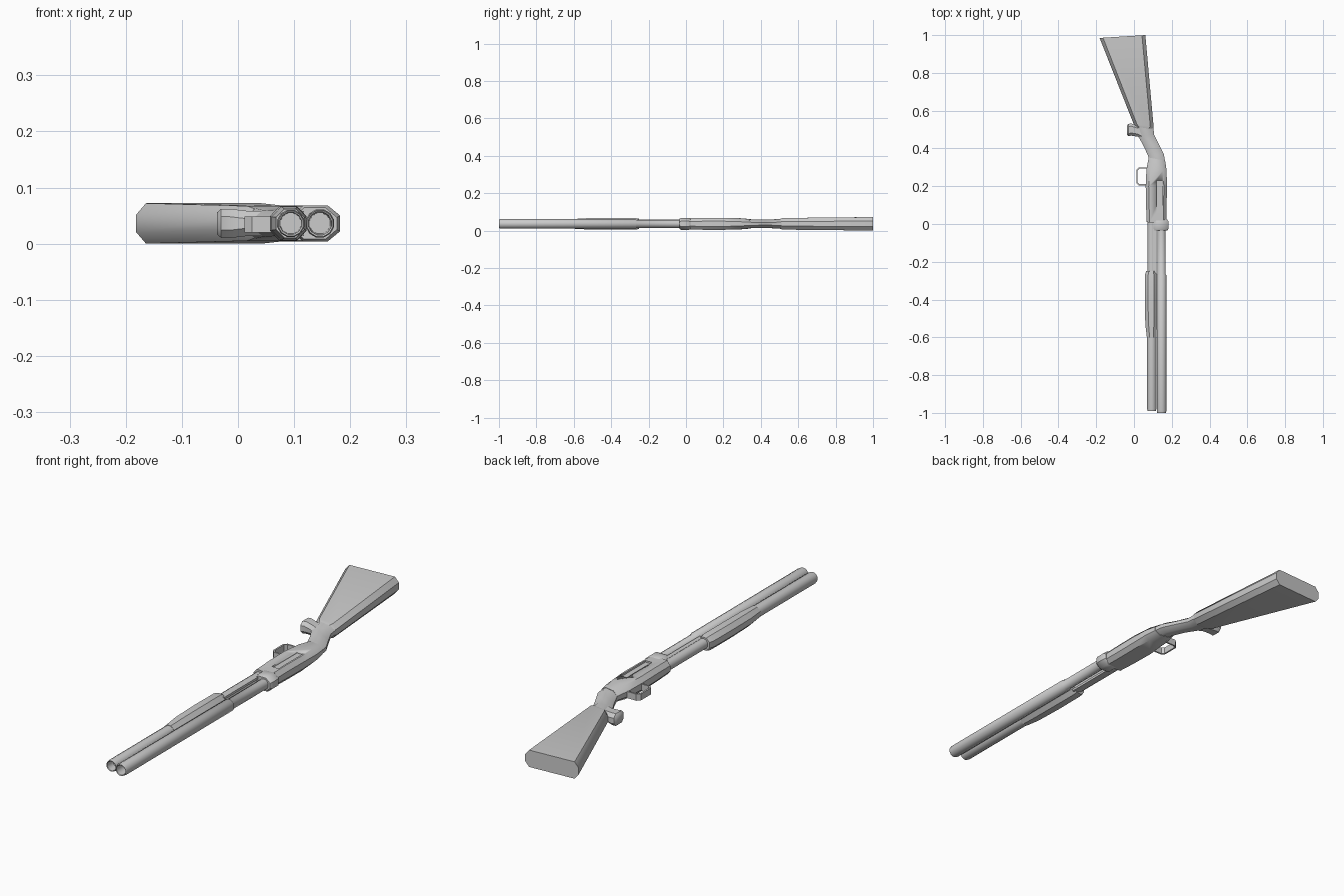
import bpy, bmesh, math

MID = 0.036  # mid-height of the gun lying on its side


def finish(name, bm, angle=40):
    bmesh.ops.recalc_face_normals(bm, faces=bm.faces)
    me = bpy.data.meshes.new(name)
    bm.to_mesh(me)
    bm.free()
    ob = bpy.data.objects.new(name, me)
    bpy.context.collection.objects.link(ob)
    bpy.ops.object.select_all(action='DESELECT')
    ob.select_set(True)
    bpy.context.view_layer.objects.active = ob
    bpy.ops.object.shade_smooth_by_angle(angle=math.radians(angle))
    return ob


def skin(bm, rings, closed=False):
    n = len(rings[0])
    pairs = list(zip(rings, rings[1:])) + ([(rings[-1], rings[0])] if closed else [])
    for a, b in pairs:
        for i in range(n):
            j = (i + 1) % n
            bm.faces.new((a[i], a[j], b[j], b[i]))
    if not closed:
        bm.faces.new(rings[0][::-1])
        bm.faces.new(rings[-1])


def loft(name, sections):
    """Octagonal sections: (ax, ay, bx, by, half height, chamfer along, chamfer z)."""
    bm = bmesh.new()
    rings = []
    for ax, ay, bx, by, h, cu, cz in sections:
        L = math.hypot(bx - ax, by - ay)
        ux, uy = (bx - ax) / L, (by - ay) / L
        pts = [(cu, -h), (L - cu, -h), (L, cz - h), (L, h - cz),
               (L - cu, h), (cu, h), (0, h - cz), (0, cz - h)]
        rings.append([bm.verts.new((ax + ux * t, ay + uy * t, MID + z)) for t, z in pts])
    skin(bm, rings)
    return finish(name, bm)


def tube(name, x, profile, n=12):
    """Turned part along y from (radius, y) pairs."""
    bm = bmesh.new()
    rings = [[bm.verts.new((x + r * math.cos(math.tau * (i + .5) / n), y,
                            MID + r * math.sin(math.tau * (i + .5) / n))) for i in range(n)]
             for r, y in profile]
    skin(bm, rings)
    return finish(name, bm)


def box(name, x0, x1, y0, y1, z0, z1):
    bm = bmesh.new()
    bmesh.ops.create_cube(bm, size=1)
    for v in bm.verts:
        v.co = ((x0 + x1) / 2 + v.co.x * (x1 - x0), (y0 + y1) / 2 + v.co.y * (y1 - y0),
                (z0 + z1) / 2 + v.co.z * (z1 - z0))
    return finish(name, bm)


# Barrel and magazine tube with hollow muzzles
tube("barrel", 0.146, [(0.019, -0.90), (0.021, -0.998), (0.024, -1.0), (0.026, -0.99),
                       (0.026, -0.27), (0.022, -0.265), (0.022, 0.03)])
tube("magazine_tube", 0.094, [(0.019, -0.95), (0.020, -0.988), (0.023, -0.99), (0.025, -0.98),
                              (0.025, -0.60), (0.022, -0.27), (0.022, 0.03)])

# Sliding fore-end and its action bars
loft("fore_end", [(0.068, -0.60, 0.118, -0.60, 0.026, 0.015, 0.015),
                  (0.060, -0.53, 0.122, -0.53, 0.030, 0.017, 0.018),
                  (0.057, -0.40, 0.122, -0.40, 0.031, 0.017, 0.018),
                  (0.058, -0.27, 0.122, -0.27, 0.031, 0.017, 0.018),
                  (0.064, -0.25, 0.118, -0.25, 0.027, 0.015, 0.015)])
for label, s in (("left", -1), ("right", 1)):
    za, zb = sorted((MID + s * 0.012, MID + s * 0.022))
    box("action_bar_" + label, 0.100, 0.118, -0.26, 0.03, za, zb)

# Collar where the barrel enters the receiver
loft("barrel_collar", [(0.098, -0.035, 0.176, -0.035, 0.028, 0.020, 0.017),
                       (0.094, -0.025, 0.182, -0.025, 0.032, 0.022, 0.018),
                       (0.094, 0.015, 0.182, 0.015, 0.032, 0.022, 0.018),
                       (0.100, 0.025, 0.175, 0.025, 0.028, 0.020, 0.017)])

# Receiver running into the bent wrist
receiver = loft("receiver", [(0.067, 0.01, 0.172, 0.00, 0.030, 0.016, 0.018),
                             (0.064, 0.10, 0.173, 0.10, 0.032, 0.016, 0.018),
                             (0.062, 0.20, 0.174, 0.20, 0.032, 0.016, 0.018),
                             (0.066, 0.29, 0.173, 0.28, 0.030, 0.020, 0.018),
                             (0.078, 0.352, 0.165, 0.335, 0.025, 0.022, 0.016)])
loft("wrist", [(0.088, 0.32, 0.168, 0.31, 0.024, 0.022, 0.015),
               (0.075, 0.36, 0.158, 0.37, 0.023, 0.022, 0.015),
               (0.050, 0.415, 0.130, 0.425, 0.022, 0.022, 0.015),
               (0.022, 0.465, 0.106, 0.475, 0.024, 0.022, 0.016),
               (0.005, 0.525, 0.102, 0.525, 0.028, 0.022, 0.018)])

# Ejection port sunk into the upper side of the receiver
cutter = box("port_cutter", 0.118, 0.150, 0.06, 0.23, 0.060, 0.09)
cutter.hide_render = True
cutter.hide_viewport = True
cut = receiver.modifiers.new("port", 'BOOLEAN')
cut.operation = 'DIFFERENCE'
cut.object = cutter
cut.solver = 'EXACT'

# Flared grip knob below the wrist
loft("grip_knob", [(0.060, 0.44, 0.060, 0.52, 0.022, 0.016, 0.014),
                   (0.020, 0.462, 0.020, 0.522, 0.022, 0.014, 0.014),
                   (-0.015, 0.468, -0.015, 0.532, 0.026, 0.014, 0.014),
                   (-0.030, 0.464, -0.030, 0.530, 0.026, 0.014, 0.014),
                   (-0.037, 0.474, -0.037, 0.520, 0.020, 0.012, 0.012)])

# Shoulder stock
loft("stock", [(0.010, 0.512, 0.098, 0.500, 0.026, 0.020, 0.016),
               (-0.002, 0.530, 0.104, 0.515, 0.031, 0.018, 0.019),
               (-0.182, 0.985, 0.060, 1.000, 0.036, 0.018, 0.021)])

# Trigger guard loop
bm = bmesh.new()
rings = []
for inset, z in ((0, 0.020), (0, 0.048), (0.007, 0.048), (0.007, 0.020)):
    x0, x1, y0, y1 = 0.012 + inset, 0.078 - inset, 0.205 + inset, 0.300 - inset
    c = 0.013 - inset * 0.5
    outline = [(x0 + c, y0), (x1, y0), (x1, y1), (x0 + c, y1), (x0, y1 - c), (x0, y0 + c)]
    rings.append([bm.verts.new((x, y, z)) for x, y in outline])
skin(bm, rings, closed=True)
finish("trigger_guard", bm, 30)
